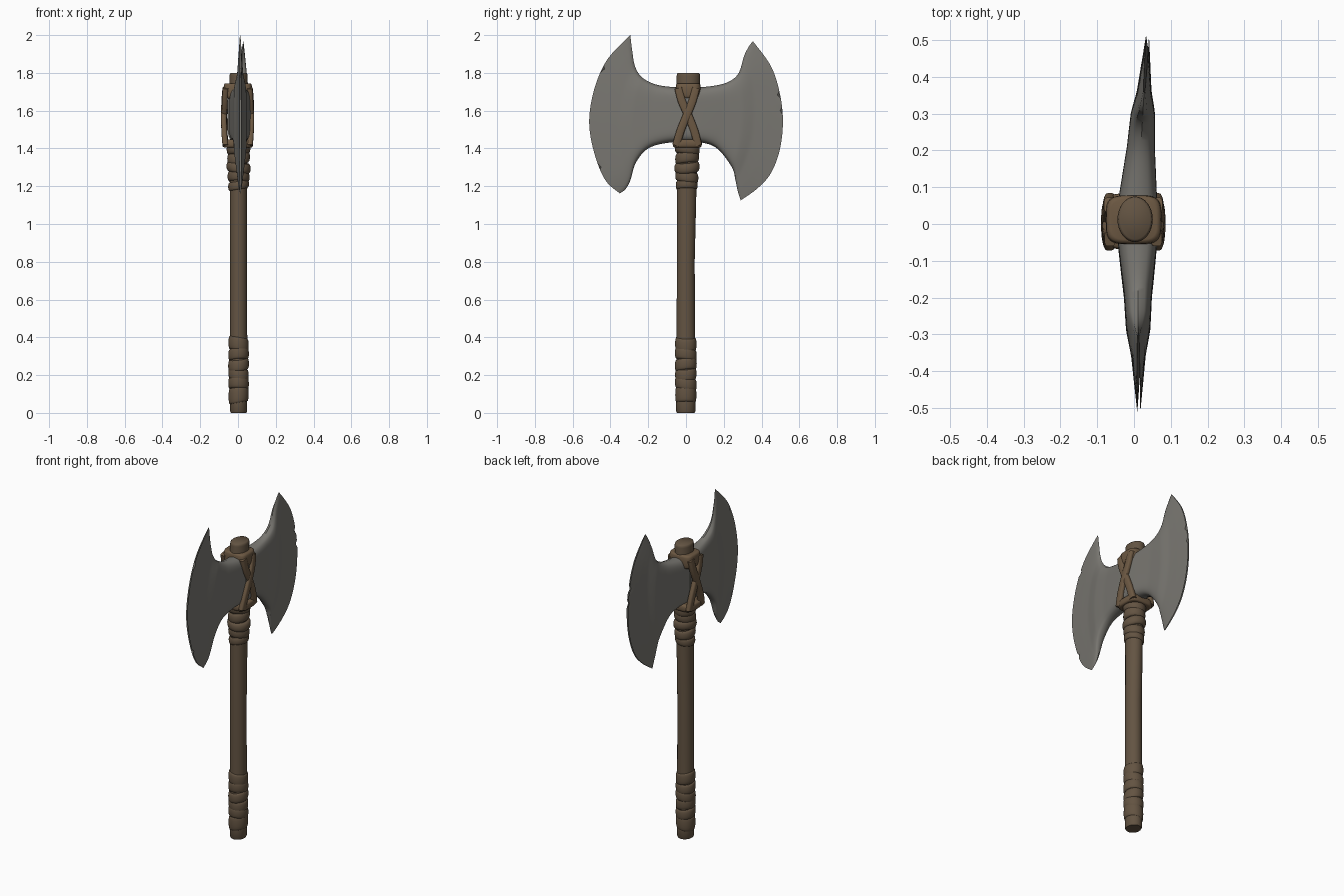
import bpy, bmesh, math
from mathutils import Vector

if "Cube" in bpy.data.objects:
    bpy.data.objects.remove(bpy.data.objects["Cube"])


def material(name, rgb):
    m = bpy.data.materials.new(name)
    m.diffuse_color = (*rgb, 1)
    m.use_nodes = True
    m.node_tree.nodes["Principled BSDF"].inputs["Base Color"].default_value = m.diffuse_color
    return m


STEEL = material("worn_steel", (0.19, 0.183, 0.165))
WOOD = material("brown_wood", (0.125, 0.088, 0.055))
LEATHER = material("leather_strap", (0.15, 0.098, 0.055))
WRAP = material("grip_wrap", (0.125, 0.087, 0.054))


def loft(name, rings, mat, angle=50):
    """Closed skin through equal-length rings, capped at both ends."""
    bm = bmesh.new()
    vs = [[bm.verts.new(p) for p in r] for r in rings]
    n = len(rings[0])
    for a, b in zip(vs, vs[1:]):
        for i in range(n):
            j = (i + 1) % n
            bm.faces.new((a[i], a[j], b[j], b[i]))
    bm.faces.new(vs[0])
    bm.faces.new(vs[-1])
    bmesh.ops.recalc_face_normals(bm, faces=bm.faces)
    me = bpy.data.meshes.new(name)
    bm.to_mesh(me)
    bm.free()
    me.materials.append(mat)
    ob = bpy.data.objects.new(name, me)
    bpy.context.collection.objects.link(ob)
    bpy.ops.object.select_all(action='DESELECT')
    bpy.context.view_layer.objects.active = ob
    ob.select_set(True)
    bpy.ops.object.shade_smooth_by_angle(angle=math.radians(angle))
    return ob


def spline(pts, t):
    """Smooth point at t in 0..1 through a list of tuples."""
    n = len(pts) - 1
    i = min(int(t * n), n - 1)
    f = t * n - i
    p = [Vector(pts[max(0, min(n, k))]) for k in (i - 1, i, i + 1, i + 2)]
    return 0.5 * (2 * p[1] + (p[2] - p[0]) * f + (2 * p[0] - 5 * p[1] + 4 * p[2] - p[3]) * f ** 2
                  + (3 * p[1] - p[0] - 3 * p[2] + p[3]) * f ** 3)


def lean(z):
    """Sideways drift of the handle axis."""
    return -0.001 + 0.014 * max(0, (z - 0.8)) ** 1.2


def section(z, rx, ry, power=2, tilt=0, phase=0, n=32, cx=0.003):
    pts = []
    for i in range(n):
        a = math.tau * i / n
        c, s = math.cos(a), math.sin(a)
        x = math.copysign(abs(c) ** (2 / power), c) * rx
        y = math.copysign(abs(s) ** (2 / power), s) * ry
        pts.append((cx + x, lean(z) + y, z + tilt * math.cos(a - phase)))
    return pts


# Handle: slightly oval wooden shaft with softened ends
loft("handle", [section(z, rx, ry) for z, rx, ry in (
    (0, .041, .046), (.008, .045, .051), (.06, .045, .051), (.4, .046, .049), (.8, .045, .047),
    (1.2, .046, .052), (1.6, .046, .058), (1.785, .048, .062), (1.795, .046, .06), (1.8, .041, .055))], WOOD)


# Wrapped cord coils: bulging bands with alternating tilt
def band(name, z, h, ry, k):
    rings = []
    for i in range(9):
        a = math.pi * i / 8
        d = (ry - .046) * math.sin(a) ** .6
        rings.append(section(z - h / 2 * math.cos(a), .043 + d, .046 + d, tilt=.008 * (-1) ** k, phase=k * 1.3))
    loft(name, rings, WRAP, 60)


for k, (z, h, r) in enumerate(((.095, .085, .056), (.155, .06, .0575), (.205, .06, .0565), (.255, .06, .058),
                               (.31, .06, .0575), (.365, .07, .0565))):
    band("grip_wrap_%d" % (k + 1), z, h, r, k)
for k, (z, h, r) in enumerate(((1.205, .045, .058), (1.25, .055, .061), (1.3, .055, .067), (1.35, .06, .063),
                               (1.4, .065, .066))):
    band("neck_wrap_%d" % (k + 1), z, h, r, k)


# Blades: loft from the head centre to the curved cutting edge
THICK = (.062, .05, .038, .033, .02, .013, .004)


def blade(name, top, bottom, edge, nicks, slope, cx):
    S, V = 40, 48
    rings = []
    for i in range(S + 1):
        s = i / S
        u, l = spline(top, s), spline(bottom, s)
        k = min(int(s * 6), 5)
        h = THICK[k] + (THICK[k + 1] - THICK[k]) * (s * 6 - k)
        front, back = [], []
        for j in range(V + 1):
            v = j / V
            chord = Vector(bottom[-1]).lerp(Vector(top[-1]), v)
            p = l.lerp(u, v) + (spline(edge, v) - chord) * s ** 2.3
            for nv, depth in nicks:      # chips in the cutting edge
                if s > .93 and abs(v - nv) < .6 / V:
                    p.y -= 0
                    p.x -= math.copysign(depth, p.x) * (s - .93) / .07
            t = h * math.sqrt(max(0, 1 - abs(2 * v - 1) ** 7))
            c = cx + slope * abs(p.x)
            front.append((c + t, p.x, p.y))
            back.append((c - t, p.x, p.y))
        rings.append(front + back[-2:0:-1])
    loft(name, rings, STEEL, 40)


blade("left_blade",
      [(.03, 1.722), (-.07, 1.725), (-.164, 1.74), (-.233, 1.777), (-.27, 1.835), (-.285, 1.92), (-.295, 2.0)],
      [(.03, 1.432), (-.095, 1.43), (-.2, 1.4), (-.265, 1.325), (-.295, 1.23), (-.32, 1.185), (-.35, 1.162)],
      [(-.35, 1.162), (-.418, 1.22), (-.466, 1.315), (-.505, 1.46), (-.51, 1.59), (-.476, 1.745), (-.41, 1.88),
       (-.295, 2.0)],
      ((.27, .012), (.79, .014)), .008, .009)
blade("right_blade",
      [(-.02, 1.722), (.09, 1.725), (.206, 1.745), (.275, 1.793), (.307, 1.888), (.33, 1.935), (.354, 1.968)],
      [(-.02, 1.432), (.09, 1.43), (.17, 1.395), (.243, 1.3), (.262, 1.23), (.275, 1.17), (.29, 1.125)],
      [(.29, 1.125), (.38, 1.19), (.45, 1.27), (.497, 1.395), (.513, 1.544), (.497, 1.69), (.45, 1.835),
       (.354, 1.968)],
      ((.62, .012), (.71, .015)), .06, .006)


# Leather collars above and below the head
def collar(name, z0, z1, rx, ry):
    rings = []
    for i in range(9):
        a = math.pi * i / 8
        k = .82 + .18 * math.sin(a) ** .5 if 0 < i < 8 else .82
        rings.append(section(z0 + (z1 - z0) * (1 - math.cos(a)) / 2, rx * k, ry * k, power=4, cx=-.001))
    loft(name, rings, LEATHER, 60)


collar("upper_collar", 1.665, 1.745, .076, .067)
collar("lower_collar", 1.405, 1.447, .081, .077)


# Crossed straps on both faces of the head
def strap(name, path, side, depth):
    rings, n = [], 12
    for i in range(n + 1):
        t = i / n
        p, q = spline(path, t), spline(path, min(1, t + .01)) - spline(path, max(0, t - .01))
        across = Vector((-q.y, q.x)).normalized()
        x = side * (.058 + depth * math.sin(math.pi * (.15 + .7 * t)))
        ring = []
        for j in range(16):
            a = math.tau * j / 16
            c, s = math.cos(a), math.sin(a)
            w = math.copysign(abs(c) ** .6, c) * .021
            d = math.copysign(abs(s) ** .6, s) * .015
            o = p + across * w
            ring.append((x - .002 + d, o.x, o.y))
        rings.append(ring)
    loft(name, rings, LEATHER, 60)


for side, label in ((1, "right"), (-1, "left")):
    strap(label + "_strap_a", [(-.04, 1.72), (-.022, 1.65), (.014, 1.57), (.045, 1.49), (.064, 1.415)], side, .012)
    strap(label + "_strap_b", [(.052, 1.72), (.034, 1.65), (.002, 1.57), (-.03, 1.49), (-.052, 1.415)], side, .015)
